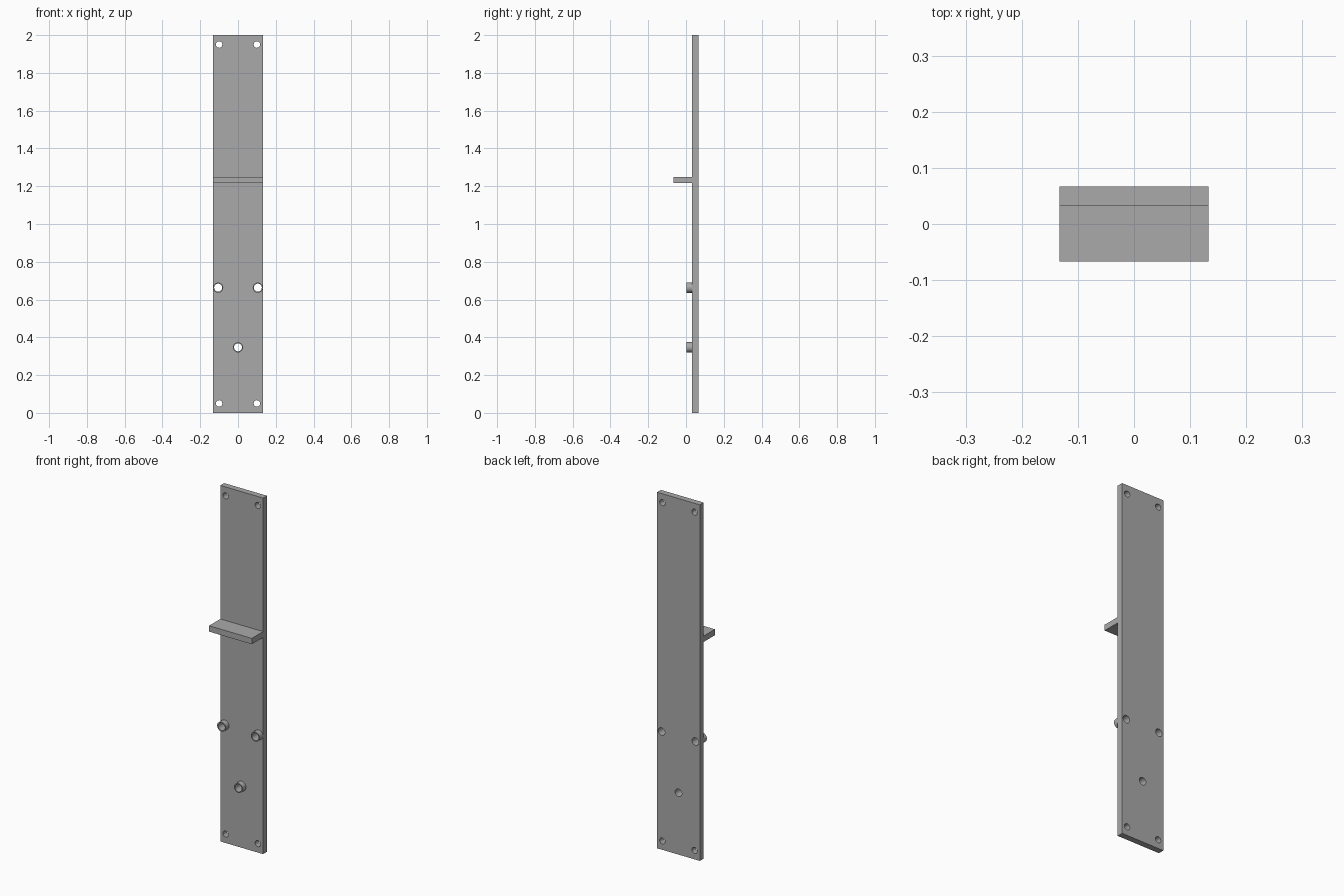
import bpy
import math

if "Cube" in bpy.data.objects:
    bpy.data.objects.remove(bpy.data.objects["Cube"], do_unlink=True)

grey = bpy.data.materials.new("plain grey")
grey.use_nodes = True
colour = (0.4, 0.4, 0.4, 1)
grey.diffuse_color = colour
grey.node_tree.nodes["Principled BSDF"].inputs["Base Color"].default_value = colour

HALF_W = 0.133
PLATE_FRONT, PLATE_BACK = 0.033, 0.067
SHELF_FRONT, BOSS_FRONT = -0.067, 0.003
BOSS_R, BORE_R, SCREW_R = 0.027, 0.021, 0.017


def box(name, y0, y1, z0, z1):
    bpy.ops.mesh.primitive_cube_add(size=1, location=(0, (y0 + y1) / 2, (z0 + z1) / 2))
    ob = bpy.context.object
    ob.name = name
    ob.scale = (2 * HALF_W, y1 - y0, z1 - z0)
    bpy.ops.object.transform_apply(location=True, rotation=False, scale=True)
    ob.data.materials.append(grey)
    return ob


def rod(name, x, z, radius, y0, y1):
    bpy.ops.mesh.primitive_cylinder_add(
        vertices=32, radius=radius, depth=y1 - y0,
        location=(x, (y0 + y1) / 2, z), rotation=(math.pi / 2, 0, 0))
    ob = bpy.context.object
    ob.name = name
    ob.data.materials.append(grey)
    return ob


def drill(target, x, z, radius):
    cutter = rod("hole_cutter", x, z, radius, -0.1, 0.1)
    cutter.hide_render = True
    bpy.context.view_layer.objects.active = target
    mod = target.modifiers.new("hole", "BOOLEAN")
    mod.operation = "DIFFERENCE"
    mod.solver = "EXACT"
    mod.object = cutter
    bpy.ops.object.modifier_apply(modifier=mod.name)
    bpy.data.objects.remove(cutter, do_unlink=True)


def smooth(ob):
    bpy.ops.object.select_all(action="DESELECT")
    ob.select_set(True)
    bpy.context.view_layer.objects.active = ob
    bpy.ops.object.shade_smooth_by_angle(angle=math.radians(30))


# Back plate with a screw hole in each corner
plate = box("back_plate", PLATE_FRONT, PLATE_BACK, 0, 2)
for x in (-0.1, 0.1):
    for z in (0.05, 1.95):
        drill(plate, x, z, SCREW_R)

# Shelf standing out from the front
box("shelf", SHELF_FRONT, PLATE_FRONT, 1.217, 1.25)

# Hollow bosses, bored right through the plate
for name, x, z in (("right_boss", -0.105, 0.663), ("left_boss", 0.105, 0.663),
                   ("lower_boss", 0, 0.347)):
    boss = rod(name, x, z, BOSS_R, BOSS_FRONT, PLATE_FRONT)
    drill(boss, x, z, BORE_R)
    drill(plate, x, z, BORE_R)
    smooth(boss)
smooth(plate)
